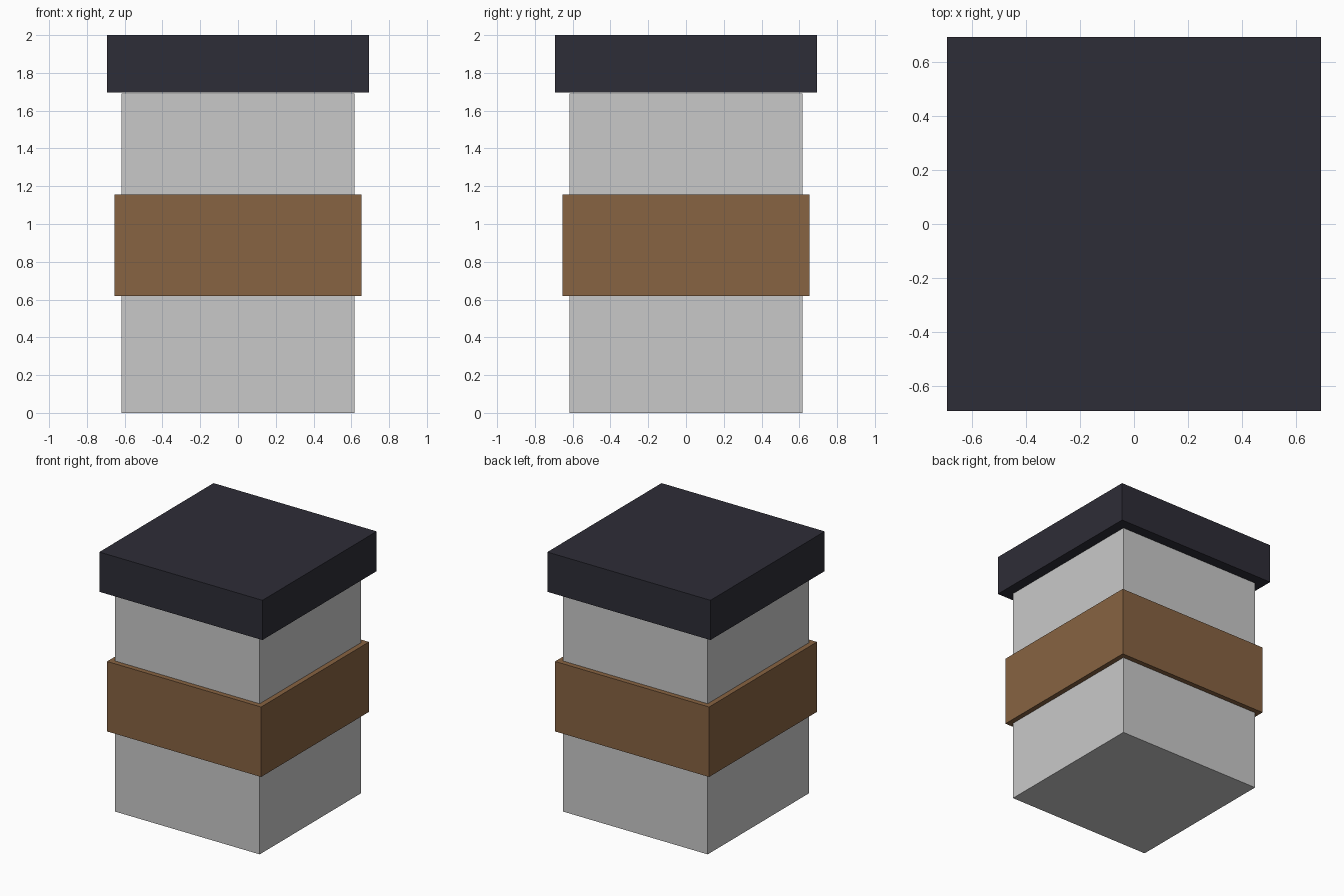
import bpy

default = bpy.data.objects.get("Cube")
if default:
    bpy.data.objects.remove(default, do_unlink=True)


def make_material(name, rgb):
    mat = bpy.data.materials.new(name)
    mat.use_nodes = True
    color = (*rgb, 1.0)
    mat.diffuse_color = color
    mat.node_tree.nodes["Principled BSDF"].inputs["Base Color"].default_value = color
    return mat


def square_block(name, width, bottom, top, mat):
    bpy.ops.mesh.primitive_cube_add(size=1, location=(0, 0, (bottom + top) / 2))
    block = bpy.context.object
    block.name = name
    block.scale = (width, width, top - bottom)
    bpy.ops.object.transform_apply(location=False, rotation=False, scale=True)
    block.data.materials.append(mat)
    return block


light_grey = make_material("light grey", (0.584, 0.584, 0.584))
brown = make_material("brown", (0.242, 0.125, 0.054))
charcoal = make_material("charcoal", (0.027, 0.026, 0.038))

# Cup body, wrapped sleeve and overhanging lid
square_block("cup_body", 1.231, 0.0, 1.692, light_grey)
square_block("sleeve", 1.308, 0.619, 1.156, brown)
square_block("lid", 1.385, 1.695, 2.0, charcoal)
